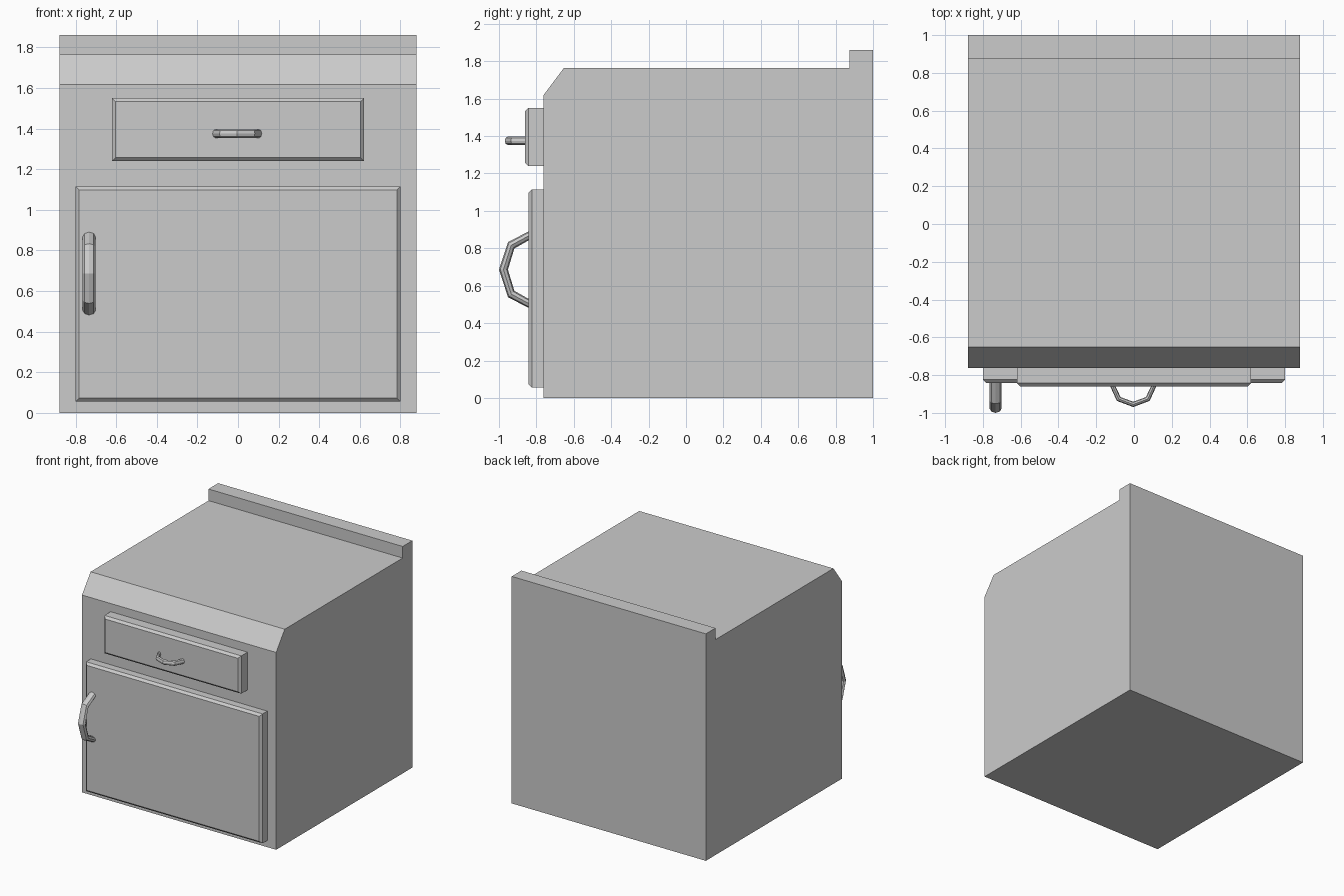
import bpy, bmesh, math
from mathutils import Vector

if "Cube" in bpy.data.objects:
    bpy.data.objects.remove(bpy.data.objects["Cube"])


def finish(name, bm):
    bmesh.ops.recalc_face_normals(bm, faces=bm.faces[:])
    mesh = bpy.data.meshes.new(name)
    bm.to_mesh(mesh)
    bm.free()
    ob = bpy.data.objects.new(name, mesh)
    bpy.context.collection.objects.link(ob)
    return ob


def panel(name, half_w, z0, z1, front, back=-0.763, chamfer=0.018):
    """Slab whose four front edges are chamfered."""
    bm = bmesh.new()
    bmesh.ops.create_cube(bm, size=1)
    for v in bm.verts:
        v.co = (v.co.x * 2 * half_w,
                front if v.co.y < 0 else back,
                z1 if v.co.z > 0 else z0)
    edges = [e for e in bm.edges if all(abs(v.co.y - front) < 1e-5 for v in e.verts)]
    bmesh.ops.bevel(bm, geom=edges, offset=chamfer, segments=1, affect='EDGES')
    return finish(name, bm)


def handle(name, centre, along, side, a, b, r, w, sides=8):
    """Half-octagon pull bulging towards -y, swept with an octagonal section."""
    centre, along, side = Vector(centre), Vector(along), Vector(side)
    out = Vector((0, -1, 0))
    bm = bmesh.new()
    rings = []
    for i in range(5):
        t = math.pi * i / 4
        ring = []
        for j in range(sides):
            p = 2 * math.pi * j / sides
            d = r * math.cos(p)
            ring.append(bm.verts.new(centre + along * (a + d) * math.cos(t)
                                     + out * (b + d) * math.sin(t)
                                     + side * w * math.sin(p)))
        rings.append(ring)
    for r0, r1 in zip(rings, rings[1:]):
        for j in range(sides):
            k = (j + 1) % sides
            bm.faces.new((r0[j], r0[k], r1[k], r1[j]))
    bm.faces.new(rings[0])
    bm.faces.new(rings[-1])
    return finish(name, bm)


# Cabinet body: side profile (y, z) extruded across x
profile = [(-0.763, 0), (1, 0), (1, 1.86), (0.875, 1.86),
           (0.875, 1.765), (-0.652, 1.765), (-0.763, 1.617)]
bm = bmesh.new()
face = bm.faces.new([bm.verts.new((-0.88, y, z)) for y, z in profile])
ext = bmesh.ops.extrude_face_region(bm, geom=[face], use_keep_orig=True)
bmesh.ops.translate(bm, vec=(1.76, 0, 0),
                    verts=[g for g in ext["geom"] if isinstance(g, bmesh.types.BMVert)])
finish("cabinet_body", bm)

# Drawer front and door
panel("drawer_front", 0.62, 1.24, 1.55, -0.861)
panel("door", 0.80, 0.055, 1.115, -0.842)

# Pulls
handle("drawer_handle", (-0.004, -0.857, 1.375), (1, 0, 0), (0, 0, 1),
       0.109, 0.098, 0.014, 0.0215)
handle("door_handle", (-0.733, -0.835, 0.686), (0, 0, 1), (1, 0, 0),
       0.184, 0.141, 0.024, 0.032)
